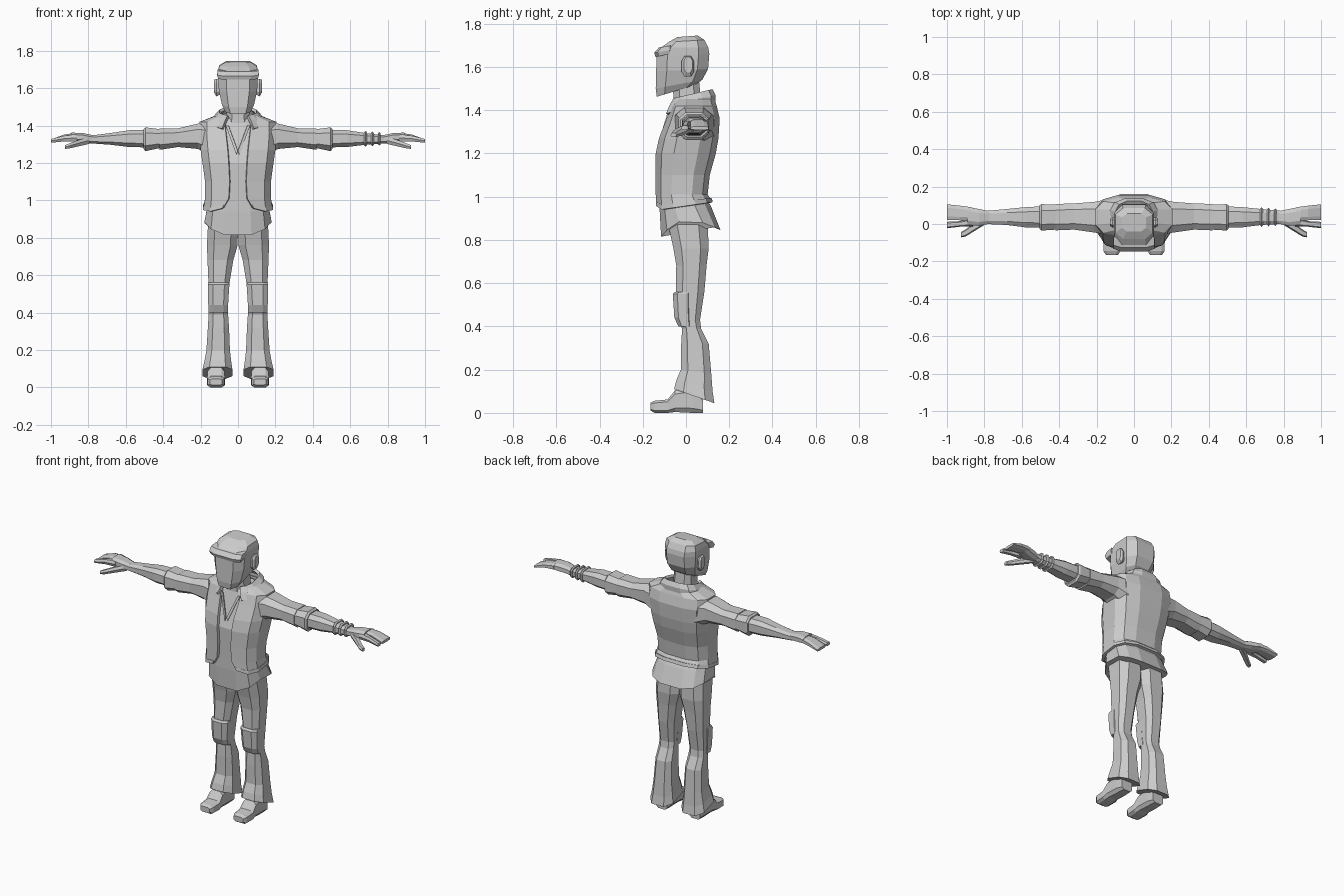
import bpy, bmesh, math

grey = bpy.data.materials.new("plain grey")
grey.diffuse_color = (0.6, 0.6, 0.6, 1)


def oval(n, a0, a1, b0, b1, e=0.7):
    """Squarish n-gon filling the rectangle a0..a1, b0..b1, counter-clockwise from the first side."""
    k = math.cos(math.pi / n) ** e
    pts = []
    for i in range(n):
        t = 2 * math.pi * (i + 0.5) / n - math.pi / 2
        c, s = math.cos(t), math.sin(t)
        u = math.copysign(abs(c) ** e, c) / k
        v = math.copysign(abs(s) ** e, s) / k
        pts.append(((a0 + a1) / 2 + u * (a1 - a0) / 2, (b0 + b1) / 2 + v * (b1 - b0) / 2))
    return pts


def level(n, zf, zb, yf, yb, x0, x1, e=0.7):
    """Ring around the z axis, tilted from zf at the front to zb at the back."""
    return [(x, y, zf + (zb - zf) * (y - yf) / (yb - yf)) for x, y in oval(n, x0, x1, yf, yb, e)]


def loft(name, rings, is_open=False, mirror=False, thick=0):
    bm = bmesh.new()
    rows = [[bm.verts.new(p) for p in r] for r in rings]
    n = len(rows[0])
    for a, b in zip(rows, rows[1:]):
        for i in range(n - 1 if is_open else n):
            j = (i + 1) % n
            bm.faces.new((a[i], a[j], b[j], b[i]))
    if not is_open:
        bm.faces.new(rows[0][::-1])
        bm.faces.new(rows[-1])
        bmesh.ops.recalc_face_normals(bm, faces=bm.faces)
    me = bpy.data.meshes.new(name)
    bm.to_mesh(me)
    bm.free()
    me.materials.append(grey)
    ob = bpy.data.objects.new(name, me)
    bpy.context.collection.objects.link(ob)
    if mirror:
        ob.modifiers.new("both sides", 'MIRROR')
    if thick:
        mod = ob.modifiers.new("cloth", 'SOLIDIFY')
        mod.thickness = thick
        mod.offset = -1
    return ob


def limb(name, spec, n=8, mirror=True):
    """Loft along x; spec rows are x, y0, y1, z0, z1."""
    return loft(name, [[(x, y, z) for y, z in oval(n, y0, y1, z0, z1)]
                       for x, y0, y1, z0, z1 in spec], mirror=mirror)


def stack(name, spec, n=8, e=0.7, mirror=False):
    """Loft along z; spec rows are front z, back z, front y, back y, x0, x1."""
    return loft(name, [level(n, *r, e) for r in spec], mirror=mirror)


# Head, ears, cap peak, neck
stack("head", [
    (1.462, 1.515, -.135, .04, -.068, .068), (1.50, 1.54, -.14, .075, -.085, .085),
    (1.58, 1.59, -.138, .102, -.102, .102), (1.65, 1.66, -.136, .108, -.106, .106),
    (1.69, 1.69, -.115, .103, -.107, .107), (1.715, 1.725, -.08, .085, -.1, .1),
    (1.738, 1.745, -.04, .055, -.065, .065)], e=0.6)
limb("ear", [(.09, -.015, .03, 1.57, 1.64), (.115, -.02, .036, 1.555, 1.65),
             (.127, -.01, .03, 1.575, 1.645)])
stack("cap_peak", [(1.645, 1.665, -.14, -.06, -.106, .106),
                   (1.665, 1.68, -.147, -.06, -.111, .111),
                   (1.69, 1.70, -.125, -.06, -.109, .109)], e=0.5)
stack("neck", [(1.36, 1.36, -.06, .09, -.075, .075), (1.43, 1.44, -.058, .07, -.062, .062),
               (1.53, 1.54, -.06, .06, -.06, .06)])

# Shirt with a hem that dips at the front and back
hem = [(x, y, .89 - (.075 * (y / .115) ** 2 if y < 0 else .045 * (y / .16) ** 2))
       for x, y in oval(12, -.18, .18, -.115, .16)]
shirt = [(.94, .95, -.122, .118, -.168, .168), (1.01, 1.01, -.122, .085, -.158, .158),
         (1.2, 1.2, -.125, .118, -.17, .17), (1.36, 1.36, -.075, .135, -.18, .18),
         (1.44, 1.44, -.05, .1, -.08, .08)]
loft("shirt", [hem] + [level(12, *r) for r in shirt])

# Shirt neckline: a thin V
for s in (-1, 1):
    loft("neckline", [[(s * .065, -.074, 1.40), (s * .05, -.076, 1.40)],
                      [(s * .008, -.117, 1.245), (0, -.117, 1.265)]], is_open=True, thick=.006)


def open_level(row, gap, lift=0):
    """Twelve-sided ring without its front face; the front edges sit at x = +-gap."""
    r = level(12, *row)
    for i, s in ((0, 1), (11, -1)):
        r[i] = (s * gap, r[i][1], r[i][2] + lift)
    return r


# Open waistcoat
vest = [(.94, .98, -.136, .12, .185), (1.01, 1.01, -.14, .1, .176), (1.1, 1.1, -.14, .11, .176),
        (1.2, 1.2, -.14, .138, .19), (1.27, 1.27, -.125, .15, .2), (1.36, 1.36, -.09, .156, .208),
        (1.42, 1.42, -.068, .142, .205), (1.45, 1.455, -.05, .13, .12)]
gaps = (.08, .05, .045, .05, .055, .065, .07, .06)
loft("waistcoat", [open_level((zf, zb, yf, yb, -w, w), g, .02 if i == 0 else 0)
                   for i, ((zf, zb, yf, yb, w), g) in enumerate(zip(vest, gaps))],
     is_open=True, thick=.016)

# Raised hem edging of the waistcoat
loft("waistcoat_hem", [open_level((.937, .975, -.139, .124, -.188, .188), .085, .02),
                       open_level((.958, .995, -.139, .118, -.185, .185), .075, .02)],
     is_open=True, thick=.012)

# Collar
loft("collar", [open_level((1.385, 1.435, -.092, .135, -.138, .138), .085),
                open_level((1.425, 1.47, -.075, .137, -.125, .125), .07),
                open_level((1.455, 1.497, -.058, .122, -.1, .1), .055)], is_open=True, thick=.018)

# Sleeves, rolled cuffs and forearms
limb("sleeve", [(.15, -.055, .13, 1.24, 1.415), (.215, -.045, .118, 1.275, 1.41),
                (.32, -.03, .11, 1.285, 1.385), (.42, -.034, .107, 1.27, 1.385)])
limb("sleeve_cuff", [(.405, -.028, .102, 1.28, 1.378), (.415, -.03, .104, 1.28, 1.38),
                     (.495, -.035, .106, 1.263, 1.39), (.505, -.025, .1, 1.275, 1.38)])
limb("forearm", [(.48, -.02, .095, 1.283, 1.375), (.58, -.018, .09, 1.285, 1.375),
                 (.68, -.005, .08, 1.297, 1.36), (.79, 0, .07, 1.305, 1.346)])

# Hands
limb("palm", [(.77, .002, .068, 1.306, 1.347), (.83, -.01, .08, 1.31, 1.36),
              (.89, -.005, .092, 1.32, 1.362)])
limb("fingers", [(.87, .02, .09, 1.322, 1.36), (.93, .02, .098, 1.32, 1.352),
                 (1.0, .021, .105, 1.308, 1.325)])
limb("index_finger", [(.86, -.01, .03, 1.315, 1.353), (.93, -.013, .014, 1.315, 1.345),
                      (1.0, -.021, .01, 1.308, 1.328)], n=6)
limb("thumb", [(.795, 0, .04, 1.302, 1.34), (.86, -.04, .0, 1.287, 1.32),
               (.9, -.065, -.03, 1.278, 1.305), (.925, -.07, -.045, 1.275, 1.295)], n=6)

# Three bangles on one wrist
for i in range(3):
    x = .675 + i * .037
    t = i * .003
    limb("bangle", [(x, -.008 + t, .083 - t, 1.293 + t, 1.364 - t),
                    (x + .006, -.016 + t, .09 - t, 1.287 + t, 1.371 - t),
                    (x + .014, -.008 + t, .083 - t, 1.293 + t, 1.364 - t)], mirror=False)

# Flared trouser legs with knee patches
stack("trouser_leg", [
    (.06 + .05, .045, -.055, .131, .03, .19), (.15, .1, -.045, .123, .036, .18),
    (.2, .18, -.024, .117, .043, .169), (.32, .32, -.022, .105, .048, .161),
    (.39, .39, -.018, .07, .053, .157), (.42, .43, -.032, .065, .055, .155),
    (.56, .56, -.047, .085, .045, .158), (.68, .68, -.045, .095, .025, .163),
    (.76, .76, -.058, .105, .002, .166), (.88, .88, -.085, .1, 0, .16)], mirror=True)
stack("knee_patch", [(.4, .4, -.035, .03, .053, .158), (.44, .44, -.054, .03, .053, .159),
                     (.55, .55, -.061, .03, .046, .161), (.56, .56, -.05, .03, .048, .159)],
      mirror=True)

# Shoes
shoe = [(.078, .08, .155, 0, .07), (.03, .075, .16, 0, .12), (-.05, .073, .162, .004, .105),
        (-.085, .07, .165, 0, .062), (-.145, .073, .163, 0, .056), (-.165, .085, .15, .012, .046)]
loft("shoe", [[(x, y, z) for x, z in oval(8, x0, x1, z0, z1, .5)] for y, x0, x1, z0, z1 in shoe],
     mirror=True)
